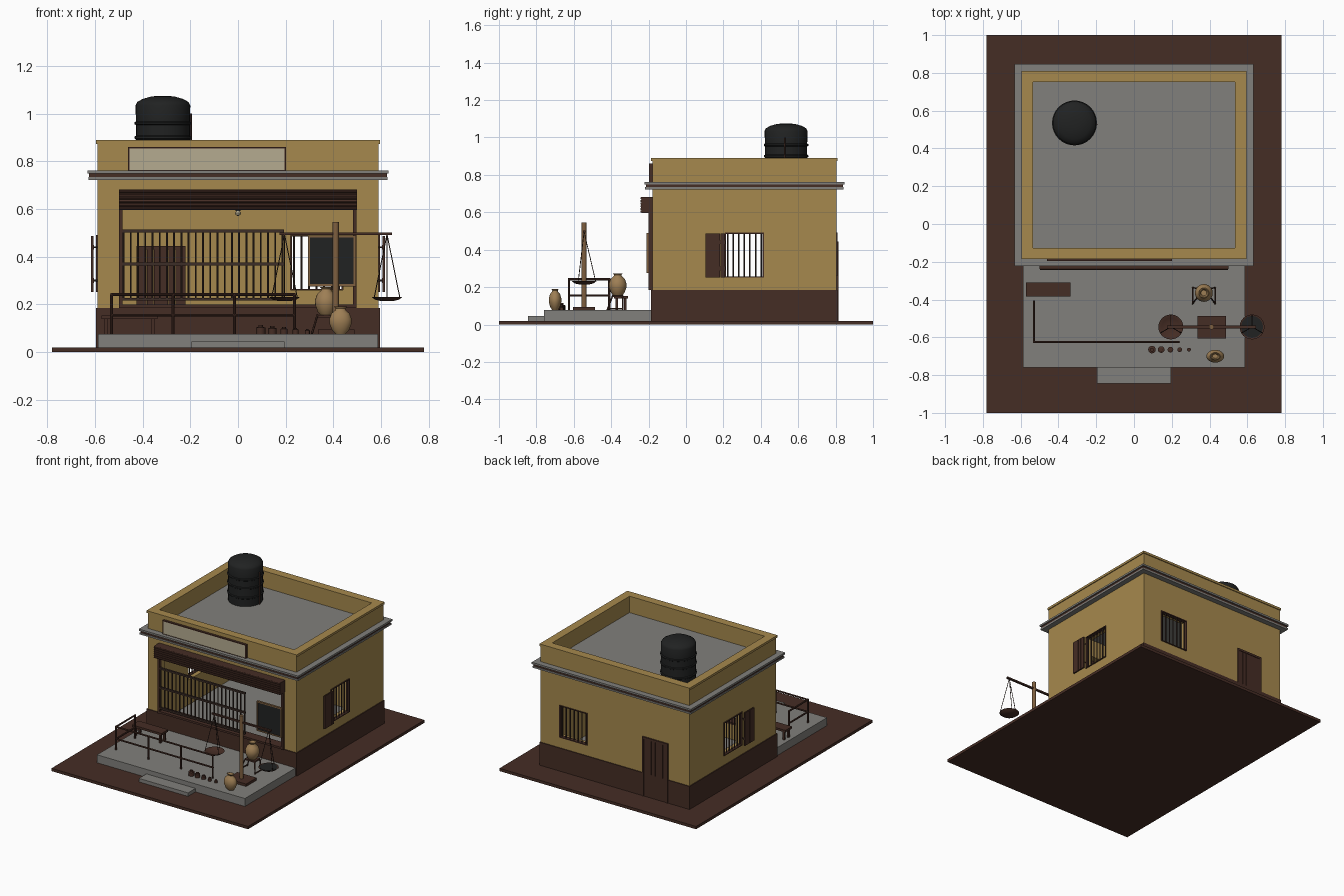
import bpy, bmesh, math
from mathutils import Vector

if "Cube" in bpy.data.objects:
    bpy.data.objects.remove(bpy.data.objects["Cube"])


def mat(name, r, g, b):
    m = bpy.data.materials.new(name)
    m.diffuse_color = (r, g, b, 1)
    m.use_nodes = True
    m.node_tree.nodes["Principled BSDF"].inputs["Base Color"].default_value = m.diffuse_color
    return m


OCHRE = mat("ochre plaster", 0.38, 0.25, 0.075)
BROWN = mat("dark brown", 0.060, 0.026, 0.018)
GREY = mat("concrete grey", 0.22, 0.215, 0.20)
BLACK = mat("charcoal", 0.015, 0.016, 0.016)
CREAM = mat("cream board", 0.46, 0.41, 0.28)
CLAY = mat("tan clay", 0.34, 0.21, 0.09)
WOOD = mat("light wood", 0.21, 0.115, 0.05)
IRON = mat("dark iron", 0.045, 0.026, 0.02)


def finish(name, m, bm, smooth=False):
    bmesh.ops.recalc_face_normals(bm, faces=bm.faces)
    me = bpy.data.meshes.new(name)
    bm.to_mesh(me)
    bm.free()
    me.materials.append(m)
    ob = bpy.data.objects.new(name, me)
    bpy.context.collection.objects.link(ob)
    if smooth:
        bpy.context.view_layer.objects.active = ob
        ob.select_set(True)
        bpy.ops.object.shade_smooth_by_angle(angle=math.radians(40))
        ob.select_set(False)
    return ob


def boxes(name, m, items):
    """One object made of boxes given as x0,x1,y0,y1,z0,z1."""
    bm = bmesh.new()
    for x0, x1, y0, y1, z0, z1 in items:
        vs = bmesh.ops.create_cube(bm, size=1)["verts"]
        for v in vs:
            v.co = ((x0 + x1) / 2 + v.co.x * (x1 - x0),
                    (y0 + y1) / 2 + v.co.y * (y1 - y0),
                    (z0 + z1) / 2 + v.co.z * (z1 - z0))
    return finish(name, m, bm)


def rods(name, m, pairs, r=0.004, sides=6):
    """One object made of straight rods between point pairs."""
    bm = bmesh.new()
    for a, b in pairs:
        a, b = Vector(a), Vector(b)
        d = b - a
        mx = d.to_track_quat('Z', 'Y').to_matrix().to_4x4()
        mx.translation = (a + b) / 2
        bmesh.ops.create_cone(bm, cap_ends=True, segments=sides, radius1=r,
                              radius2=r, depth=d.length, matrix=mx)
    return finish(name, m, bm, True)


def lathe(name, m, prof, at, segs=24, sx=1, sy=1):
    """Revolve (radius, z) points about a vertical axis."""
    bm = bmesh.new()
    rings = []
    for r, z in prof:
        rings.append([bm.verts.new((at[0] + sx * r * math.cos(t * math.tau / segs),
                                    at[1] + sy * r * math.sin(t * math.tau / segs),
                                    at[2] + z)) for t in range(segs)])
    for a, b in zip(rings, rings[1:]):
        for i in range(segs):
            j = (i + 1) % segs
            bm.faces.new((a[i], a[j], b[j], b[i]))
    bm.faces.new(rings[0])
    bm.faces.new(rings[-1])
    return finish(name, m, bm, True)


def ring(x, y0, y1, t, z0, z1):
    """Four boxes forming a rectangular ring with wall thickness t."""
    return [(-x, x, y0, y0 + t, z0, z1), (-x, x, y1 - t, y1, z0, z1),
            (-x, -x + t, y0 + t, y1 - t, z0, z1), (x - t, x, y0 + t, y1 - t, z0, z1)]


def frame(u0, u1, z0, z1, t):
    """Rectangles (u0,u1,z0,z1) around an opening."""
    return [(u0 - t, u1 + t, z0 - t, z0), (u0 - t, u1 + t, z1, z1 + t),
            (u0 - t, u0, z0, z1), (u1, u1 + t, z0, z1)]


def holed(a, b, z0, z1, h):
    """Rectangles covering a..b by z0..z1 apart from hole h."""
    return [(a, h[0], z0, z1), (h[1], b, z0, z1),
            (h[0], h[1], z0, h[2]), (h[0], h[1], h[3], z1)]


def on_y(rects, y0, y1):
    return [(u0, u1, y0, y1, z0, z1) for u0, u1, z0, z1 in rects]


def on_x(rects, x0, x1):
    return [(x0, x1, u0, u1, z0, z1) for u0, u1, z0, z1 in rects]


# Ground, veranda and step
boxes("ground", BROWN, [(-0.78, 0.78, -1, 1, 0, 0.02)])
boxes("veranda_floor", GREY, [(-0.587, 0.587, -0.76, -0.18, 0.015, 0.077)])
boxes("front_step", GREY, [(-0.195, 0.195, -0.845, -0.755, 0.015, 0.045)])

# Walls with openings
X, Y0, Y1, T = 0.59, -0.18, 0.805, 0.05
boxes("front_wall", OCHRE, on_y(holed(-X, X, 0.02, 0.88, (-0.49, 0.49, 0.19, 0.62)), Y0, Y0 + T))
boxes("back_wall", OCHRE, on_y(holed(-X, X, 0.02, 0.88, (0.22, 0.44, 0.26, 0.49)), Y1 - T, Y1))
for s, side in ((1, "right"), (-1, "left")):
    xa, xb = sorted((s * X, s * (X - T)))
    boxes(side + "_wall", OCHRE,
          on_x(holed(Y0 + T, Y1 - T, 0.02, 0.88, (0.21, 0.412, 0.255, 0.487)), xa, xb))
boxes("inside_floor", GREY, [(-0.54, 0.54, -0.13, 0.755, 0.02, 0.077)])
boxes("painted_base", BROWN, ring(0.596, Y0 - 0.006, Y1 + 0.006, 0.009, 0.02, 0.185))

# Roof, cornice and parapet coping
boxes("roof_slab", GREY, [(-0.56, 0.56, -0.15, 0.775, 0.745, 0.77)])
boxes("cornice", GREY, ring(0.632, -0.222, 0.847, 0.06, 0.749, 0.762)
      + ring(0.628, -0.218, 0.843, 0.06, 0.723, 0.735))
boxes("cornice_groove", BROWN, ring(0.624, -0.214, 0.839, 0.055, 0.735, 0.749))
boxes("parapet_coping", OCHRE, ring(0.596, -0.186, 0.811, 0.06, 0.874, 0.89))

# Water tank with ribs and outlet pipe
prof = [(0.113, 0)]
for z in (0.06, 0.13, 0.19):
    prof += [(0.113, z - 0.008), (0.119, z - 0.004), (0.119, z + 0.004), (0.113, z + 0.008)]
prof += [(0.115, 0.265), (0.108, 0.279), (0.085, 0.292), (0.05, 0.302), (0.02, 0.305)]
lathe("water_tank", BLACK, prof, (-0.315, 0.535, 0.77), 32)
rods("tank_pipe", BROWN, [((-0.197, 0.527, 0.77), (-0.197, 0.527, 1.0))], 0.004)

# Side windows: bars, frame, and one shutter standing off the wall
for s, side in ((1, "right"), (-1, "left")):
    rods(side + "_window_bars", IRON,
         [((s * 0.583, 0.222 + i * 0.03, 0.25), (s * 0.583, 0.222 + i * 0.03, 0.49)) for i in range(7)])
    xa, xb = sorted((s * 0.57, s * 0.596))
    boxes(side + "_window_frame", BROWN, on_x(frame(0.214, 0.41, 0.258, 0.485, 0.006), xa, xb))
    xa, xb = sorted((s * 0.607, s * 0.616))
    boxes(side + "_shutter", BROWN, [(xa, xb, 0.105 + i * 0.0265, 0.13 + i * 0.0265, 0.252, 0.488)
                                     for i in range(4)]
          + [(min(s * .605, s * .61), max(s * .605, s * .61), 0.105, 0.21, z, z + 0.02) for z in (0.29, 0.43)])
    rods(side + "_shutter_hinges", IRON,
         [((s * 0.585, 0.205, z), (s * 0.61, 0.205, z)) for z in (0.3, 0.44)])

# Back window and plank door
rods("back_window_bars", IRON, [((0.235 + i * 0.0315, 0.797, 0.255), (0.235 + i * 0.0315, 0.797, 0.495))
                                for i in range(7)])
boxes("back_window_frame", BROWN, on_y(frame(0.226, 0.434, 0.265, 0.485, 0.006), 0.78, 0.81))
boxes("back_door", BROWN, [(-0.412 + i * 0.03, -0.384 + i * 0.03, 0.748, 0.811, 0.03, 0.43) for i in range(6)])
boxes("back_door_frame", BROWN, [(-0.425, -0.412, 0.745, 0.815, 0.02, 0.445),
                                 (-0.234, -0.221, 0.745, 0.815, 0.02, 0.445),
                                 (-0.425, -0.221, 0.745, 0.815, 0.43, 0.445)])

# Rolling shutter housing with slats, and guide rails
boxes("shutter_housing", BROWN, [(-0.5, 0.5, -0.238, -0.175, 0.597, 0.682)])
rods("shutter_slats", BROWN, [((-0.498, -0.237, 0.604 + i * 0.0142), (0.498, -0.237, 0.604 + i * 0.0142))
                              for i in range(6)], 0.0072, 8)
boxes("shutter_guides", BROWN, [(x - 0.007, x + 0.007, -0.2, -0.175, 0.185, 0.6) for x in (-0.492, 0.489)])
boxes("counter_sill", BROWN, [(-0.49, 0.49, -0.196, -0.125, 0.186, 0.2)])

# Shop grille
rods("grille_bars", IRON, [((-0.48 + i * 0.0303, -0.19, 0.22), (-0.48 + i * 0.0303, -0.19, 0.51))
                           for i in range(23)], 0.0045)
boxes("grille_rails", IRON, [(-0.488, 0.192, -0.197, -0.183, z - 0.006, z + 0.006) for z in (0.222, 0.37, 0.508)])

# Blank sign board with frame
boxes("sign_board", CREAM, [(-0.455, 0.195, -0.192, -0.178, 0.763, 0.854)])
boxes("sign_frame", BROWN, on_y(frame(-0.455, 0.195, 0.763, 0.854, 0.006), -0.197, -0.178))

# Chalkboard
boxes("chalkboard", BLACK, [(0.303, 0.485, -0.207, -0.198, 0.285, 0.48)])
boxes("chalkboard_frame", WOOD, on_y(frame(0.303, 0.485, 0.285, 0.48, 0.009), -0.211, -0.196))

# Hanging lamp
rods("lamp_cord", BLACK, [((0, -0.1, 0.75), (0, -0.1, 0.6))], 0.003)
lathe("lamp_holder", BLACK, [(0.006, 0.018), (0.01, 0.012), (0.01, 0)], (0, -0.1, 0.593), 12)
lathe("lamp_bulb", CREAM, [(0.006, 0.022), (0.012, 0.012), (0.01, 0.004), (0.004, 0)], (0, -0.1, 0.572), 12)

# Veranda railing
XS = (-0.53, -0.272, -0.015, 0.237)
posts = [((x, -0.625, 0.07), (x, -0.625, 0.242)) for x in XS] + [((-0.53, -0.41, 0.07), (-0.53, -0.41, 0.242))]
rails = []
for z in (0.155, 0.242):
    rails += [((-0.535, -0.625, z), (0.242, -0.625, z)), ((-0.53, -0.63, z), (-0.53, -0.405, z))]
rods("railing", BROWN, posts + rails, 0.006, 8)

# Bench
boxes("bench_seat", BROWN, [(-0.572, -0.337, -0.385, -0.31, 0.138, 0.153)])
boxes("bench_legs", BROWN, [(x, x + 0.014, y, y + 0.014, 0.075, 0.14)
                            for x in (-0.56, -0.363) for y in (-0.378, -0.331)])

# Balance scale: base, post, beam, pans and chains
boxes("scale_base", BROWN, [(0.335, 0.488, -0.605, -0.486, 0.075, 0.095)])
rods("scale_post", WOOD, [((0.41, -0.545, 0.09), (0.41, -0.545, 0.545))], 0.0135, 12)
boxes("scale_beam", BROWN, [(0.175, 0.645, -0.552, -0.538, 0.491, 0.502)])
for x, side in ((0.195, "left"), (0.625, "right")):
    lathe(side + "_scale_pan", BROWN, [(0.025, 0), (0.05, 0.006), (0.066, 0.018), (0.062, 0.018),
                                       (0.047, 0.01), (0.02, 0.005)], (x, -0.545, 0.214))
    rods(side + "_scale_chains", IRON,
         [((x, -0.545, 0.495), (x + 0.062 * math.cos(a), -0.545 + 0.062 * math.sin(a), 0.23))
          for a in (math.pi / 2, math.pi * 7 / 6, math.pi * 11 / 6)], 0.0022, 5)
lathe("pan_lining", BLACK, [(0.058, 0.0), (0.058, 0.004)], (0.625, -0.545, 0.228))

# Row of weights
for i in range(5):
    r = 0.02 - i * 0.0025
    h = 0.037 - i * 0.004
    lathe("weight_%d" % (i + 1), BROWN, [(r, 0), (r, h * .7), (r * .5, h * .78), (r * .5, h)],
          (0.095 + i * 0.049, -0.665, 0.077), 16)

# Clay pots and stand
POT = [(0.022, 0), (0.036, 0.018), (0.046, 0.045), (0.047, 0.065), (0.038, 0.092),
       (0.022, 0.106), (0.02, 0.113), (0.027, 0.122), (0.022, 0.122), (0.015, 0.108)]
lathe("pot_on_stand", CLAY, POT, (0.37, -0.365, 0.152))
lathe("floor_pot", CLAY, [(r, z * 0.93) for r, z in POT], (0.43, -0.7, 0.077), 24, 1.0, 0.72)
feet = [(0.37 + sx * 0.06, -0.38 + sy * 0.042) for sx in (-1, 1) for sy in (-1, 1)]
rods("pot_stand_legs", BROWN,
     [((x, y, 0.077), (0.37 + (x - 0.37) * 0.6, -0.365 + (y + 0.38) * 0.6, 0.158)) for x, y in feet]
     + [((x, -0.42, 0.085), (x, -0.34, 0.085)) for x in (0.31, 0.43)], 0.0045)
boxes("pot_stand_top", BROWN, [(0.33, 0.41, -0.395, -0.335, 0.146, 0.156)])
